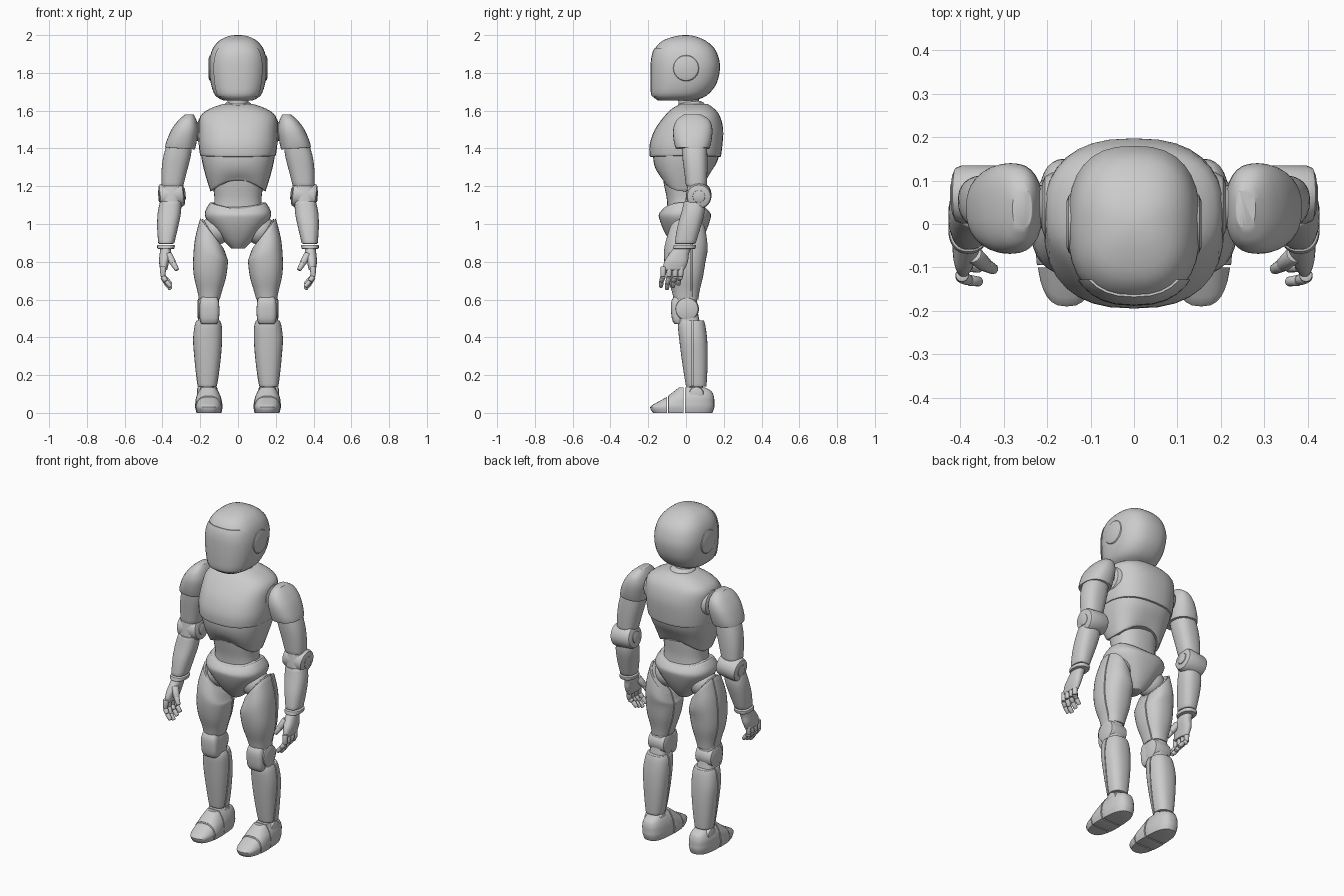
import bpy
import bmesh
import math
from mathutils import Matrix, Vector

cube = bpy.data.objects.get("Cube")
if cube:
    bpy.data.objects.remove(cube, do_unlink=True)

shell_grey = bpy.data.materials.new("shell grey")
shell_grey.use_nodes = True
shell_grey.diffuse_color = (0.6, 0.6, 0.6, 1)
shader = next(node for node in shell_grey.node_tree.nodes if node.type == "BSDF_PRINCIPLED")
shader.inputs["Base Color"].default_value = shell_grey.diffuse_color


def finish(name, bm, mirror, bevel=0.006):
    """Soften the hard rims, shade, and add the object, mirrored across x if paired."""
    bmesh.ops.recalc_face_normals(bm, faces=bm.faces)
    rims = [e for e in bm.edges if len(e.link_faces) == 2 and e.calc_face_angle() > 0.8]
    if rims:
        bmesh.ops.bevel(bm, geom=rims, offset=bevel, segments=2, profile=0.5,
                        affect="EDGES", clamp_overlap=True)
    mesh = bpy.data.meshes.new(name)
    bm.to_mesh(mesh)
    bm.free()
    mesh.materials.append(shell_grey)
    mesh.shade_smooth()
    mesh.set_sharp_from_angle(angle=math.radians(35))
    part = bpy.data.objects.new(name, mesh)
    bpy.context.collection.objects.link(part)
    if mirror:
        part.modifiers.new("Mirror", "MIRROR").use_mirror_merge = False
    return part


def section(z, x0, x1, y0, y1, slope=0, arch=0):
    return (z, x0, x1, y0, y1, slope, arch)


def centred(z, width, y0, y1, arch=0):
    return section(z, -width, width, y0, y1, 0, arch)


def smooth_sections(rows, steps=3):
    """Catmull-Rom interpolation between neighbouring sections."""
    result = []
    last = len(rows) - 1
    for i in range(last):
        quad = [rows[max(i - 1, 0)], rows[i], rows[i + 1], rows[min(i + 2, last)]]
        for k in range(steps):
            t = k / steps
            result.append([b + (c - a) * t / 2 + (a - 2.5 * b + 2 * c - d / 2) * t * t
                           + (3 * (b - c) + d - a) / 2 * t ** 3
                           for a, b, c, d in zip(*quad)])
    return result + [rows[last]]


def loft(name, rows, mirror=False, power=2.4, cuts=(), grow=0, sides=32):
    """Skin a stack of rounded sections; each cut drops what lies past its plane."""
    bm = bmesh.new()
    rings = []
    for z, x0, x1, y0, y1, slope, arch in smooth_sections(rows):
        rx, ry = (x1 - x0) / 2 + grow, (y1 - y0) / 2 + grow
        ring = []
        for i in range(sides):
            angle = math.tau * i / sides
            u, v = (math.copysign(abs(f) ** (2 / power), f)
                    for f in (math.cos(angle), math.sin(angle)))
            ring.append(bm.verts.new(((x0 + x1) / 2 + rx * u, (y0 + y1) / 2 + ry * v,
                                      z + slope * u + arch * (1 - u * u))))
        rings.append(ring)
    for low, high in zip(rings, rings[1:]):
        for i in range(sides):
            j = (i + 1) % sides
            bm.faces.new((low[i], low[j], high[j], high[i]))
    bm.faces.new(rings[0])
    bm.faces.new(rings[-1])
    for point, normal in cuts:
        cut = bmesh.ops.bisect_plane(bm, geom=bm.verts[:] + bm.edges[:] + bm.faces[:],
                                     plane_co=point, plane_no=normal, clear_outer=True)
        bmesh.ops.edgeloop_fill(bm, edges=[e for e in cut["geom_cut"]
                                           if isinstance(e, bmesh.types.BMEdge)])
    return finish(name, bm, mirror)


def rod(name, start, end, r1, r2=None, mirror=True, sides=24):
    """Tapered cylinder between two points."""
    a, b = Vector(start), Vector(end)
    turn = Vector((0, 0, 1)).rotation_difference(b - a).to_matrix().to_4x4()
    bm = bmesh.new()
    bmesh.ops.create_cone(bm, cap_ends=True, segments=sides, radius1=r1,
                          radius2=r2 or r1, depth=(b - a).length,
                          matrix=Matrix.Translation((a + b) / 2) @ turn)
    return finish(name, bm, mirror, bevel=min(r1, r2 or r1) * 0.3)


def ball(name, centre, radius):
    bm = bmesh.new()
    bmesh.ops.create_uvsphere(bm, u_segments=24, v_segments=14, radius=radius,
                              matrix=Matrix.Translation(centre))
    return finish(name, bm, True)


def slab(front, back):
    """Cut pair that keeps only the slice between two depths."""
    return [((0, front, 0), (0, -1, 0)), ((0, back, 0), (0, 1, 0))]


def seamed(name, rows, depth):
    """Front and back shells around a core, parted by a narrow vertical seam."""
    loft(name + "_front", rows, True, cuts=slab(-1, depth - 0.003))
    loft(name + "_back", rows, True, cuts=slab(depth + 0.003, 1))
    loft(name + "_core", rows, True, grow=-0.012)


# Helmet with raised visor and ear discs
head = [centred(1.655, .08, -.15, .05), centred(1.68, .12, -.178, .11),
        centred(1.74, .143, -.183, .16), centred(1.82, .153, -.183, .18),
        centred(1.88, .149, -.179, .173), centred(1.93, .133, -.163, .15),
        centred(1.97, .1, -.125, .105), centred(1.993, .055, -.06, .05),
        centred(2, .015, -.015, .01)]
loft("helmet", head, power=2.5)
loft("visor", head, power=2.5, grow=.005,
     cuts=slab(-1, -.128) + [((0, 0, 1.93), (0, 0, 1)), ((0, 0, 1.675), (0, 0, -1))])
rod("ear_disc", (.12, 0, 1.825), (.156, 0, 1.825), .078, .07)

# Neck
rod("neck", (0, .02, 1.58), (0, .01, 1.7), .055, mirror=False)
rod("neck_collar", (0, .03, 1.6), (0, .03, 1.65), .085, .065, mirror=False)

# Torso
loft("chest_shell", [
    centred(1.36, .2, -.192, .185, -.005), centred(1.42, .208, -.193, .193),
    centred(1.5, .207, -.165, .197), centred(1.57, .2, -.115, .18),
    centred(1.61, .15, -.075, .15), centred(1.635, .08, -.03, .115)], power=2.5)
loft("rib_cage", [
    centred(1.17, .145, -.125, .11, .07), centred(1.25, .17, -.155, .135, .03),
    centred(1.33, .19, -.172, .165), centred(1.4, .2, -.175, .185)], power=2.5)
loft("abdomen", [
    centred(1.03, .14, -.1, .1), centred(1.12, .125, -.1, .09),
    centred(1.2, .132, -.115, .095), centred(1.28, .14, -.13, .1)])
loft("pelvis", [
    centred(.87, .035, -.05, .05), centred(.91, .075, -.085, .08),
    centred(.97, .125, -.12, .11), centred(1.03, .17, -.142, .13),
    centred(1.07, .173, -.142, .13, -.015), centred(1.115, .147, -.122, .11, -.035)])

# Shoulders
rod("shoulder_socket", (.15, .04, 1.49), (.212, .04, 1.49), .085, .075)
rod("shoulder_joint", (.18, .04, 1.49), (.28, .04, 1.49), .05)
loft("shoulder_pad", [
    section(1.4, .228, .387, -.055, .125, .005), section(1.44, .218, .378, -.065, .135),
    section(1.5, .21, .352, -.068, .14), section(1.55, .22, .315, -.05, .125),
    section(1.58, .235, .28, -.01, .08)], True)

# Arms
loft("upper_arm", [
    section(1.2, .29, .405, 0, .11), section(1.28, .27, .405, -.01, .113),
    section(1.36, .25, .395, -.02, .113), section(1.44, .24, .37, -.025, .11)], True)
rod("elbow_joint", (.285, .068, 1.16), (.417, .068, 1.145), .067)
rod("elbow_pin", (.278, .068, 1.16), (.422, .068, 1.145), .035)
loft("elbow_band", [
    section(1.09, .305, .405, -.005, .1), section(1.15, .298, .41, .0, .1),
    section(1.22, .295, .4, .01, .1)], True)
loft("forearm", [
    section(.895, .338, .422, -.06, .05), section(.98, .318, .428, -.047, .077),
    section(1.06, .302, .425, -.025, .098), section(1.12, .3, .412, -.01, .1)], True)
loft("wrist_cuff", [
    section(.868, .336, .428, -.07, .05), section(.89, .334, .428, -.065, .055)], True)

# Hands
loft("palm", [
    section(.755, .375, .412, -.125, -.01), section(.8, .365, .418, -.115, .01),
    section(.84, .355, .415, -.09, .015), section(.88, .355, .41, -.06, .03)], True)
for number, depth in enumerate((-.118, -.086, -.054, -.025)):
    tip = .655 + .012 * abs(number - 1)
    joints = [Vector(p) for p in ((.396, depth, .775), (.398, depth - .004, .72),
                                  (.38, depth - .012, tip + .03),
                                  (.355, depth - .015, tip))]
    for start, end, radius in zip(joints, joints[1:], (.016, .0145, .013)):
        rod("finger_segment", start, end, radius, radius * .85, sides=12)
rod("thumb_base", (.37, -.07, .84), (.342, -.095, .79), .021, .017, sides=12)
rod("thumb_tip", (.345, -.093, .795), (.322, -.105, .755), .016, .012, sides=12)

# Legs
ball("hip_joint", (.115, 0, .97), .08)
seamed("thigh", [
    section(.6, .097, .207, -.065, .065), section(.65, .083, .216, -.077, .073),
    section(.72, .063, .233, -.1, .09), section(.8, .053, .238, -.115, .103),
    section(.87, .058, .228, -.115, .115, .05),
    section(.95, .075, .2, -.09, .105, .08)], .03)
loft("knee_block", [
    section(.43, .102, .212, -.03, .085), section(.55, .105, .21, -.055, .06),
    section(.65, .105, .205, -.05, .06)], True, power=3)
rod("knee_joint", (.1, .005, .55), (.214, .005, .55), .064)
loft("knee_plate", [
    section(.47, .112, .193, -.06, -.01), section(.5, .1, .203, -.075, 0),
    section(.58, .1, .203, -.08, 0), section(.615, .112, .193, -.065, -.01)],
     True, power=3.2)
seamed("shin", [
    section(.14, .112, .214, 0, .108), section(.2, .102, .222, -.01, .112),
    section(.3, .09, .232, -.025, .115), section(.39, .084, .238, -.036, .112),
    section(.46, .086, .23, -.043, .103), section(.49, .096, .22, -.04, .095)], .035)

# Ankles
rod("ankle_post", (.162, .055, .06), (.162, .055, .18), .036)
rod("ankle_joint", (.108, .055, .1), (.216, .055, .1), .04)

# Feet: toe cap, instep strap and heel cup sliced from one shoe shape
shoe = [section(0, .09, .218, -.175, .14), section(.03, .084, .225, -.19, .15),
        section(.055, .086, .224, -.155, .15), section(.085, .092, .22, -.1, .148),
        section(.115, .104, .208, -.06, .135), section(.135, .118, .196, -.035, .1)]
for name, front, back, grow in (("toe_cap", -1, -.1, 0), ("instep", -.094, -.012, .002),
                                ("heel_cup", -.006, 1, 0)):
    loft(name, shoe, True, power=2.7, cuts=slab(front, back), grow=grow)
